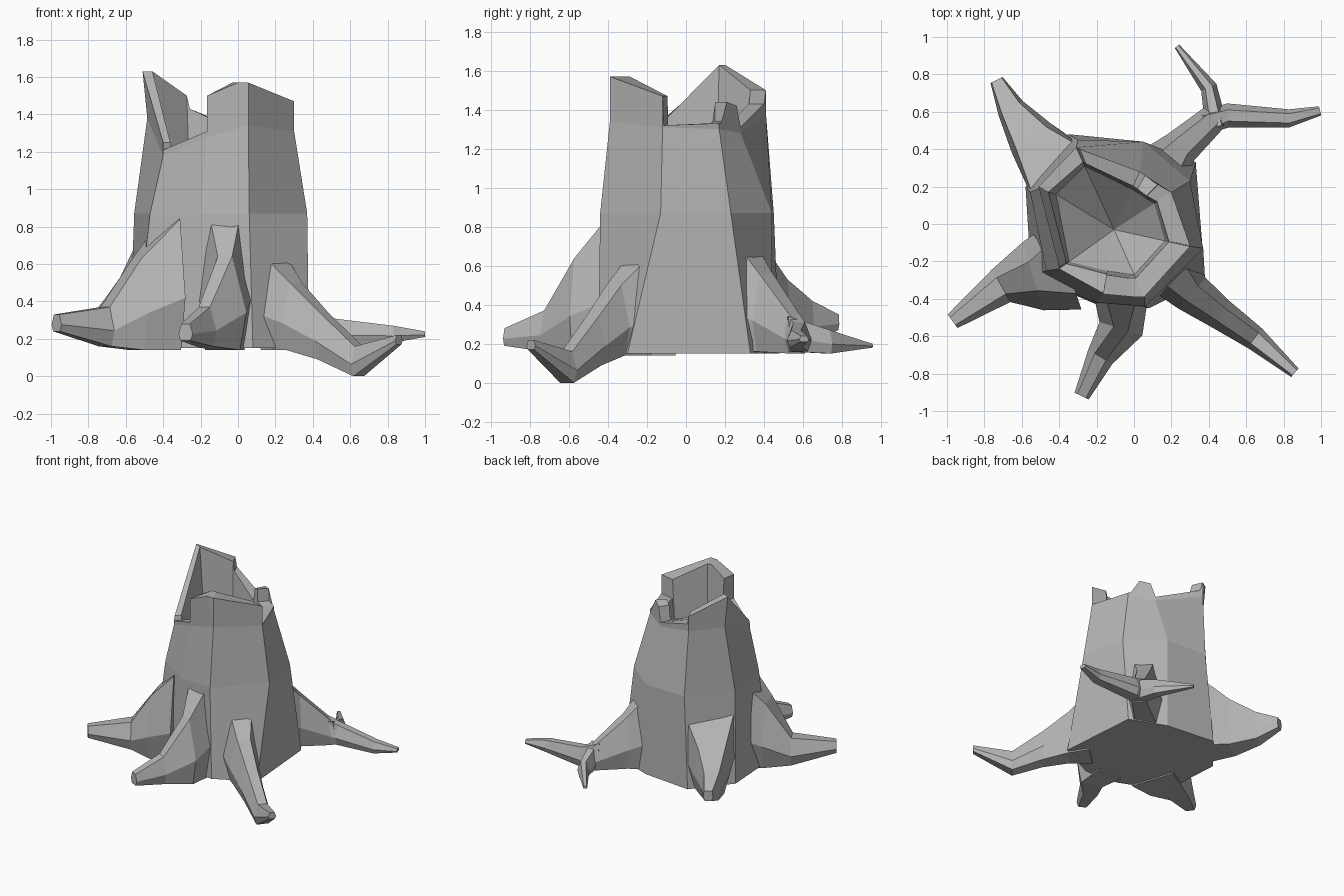
import bpy
import bmesh
from mathutils import Vector

cube = bpy.data.objects.get("Cube")
if cube:
    bpy.data.objects.remove(cube, do_unlink=True)

# One plain grey for everything
grey = bpy.data.materials.new("stump_grey")
grey.use_nodes = True
color = (0.46, 0.46, 0.46, 1)
grey.diffuse_color = color
shader = grey.node_tree.nodes["Principled BSDF"]
shader.inputs["Base Color"].default_value = color
shader.inputs["Roughness"].default_value = 0.9


def finish(bm, name):
    bmesh.ops.recalc_face_normals(bm, faces=bm.faces[:])
    mesh = bpy.data.meshes.new(name)
    bm.to_mesh(mesh)
    bm.free()
    mesh.materials.append(grey)
    obj = bpy.data.objects.new(name, mesh)
    bpy.context.collection.objects.link(obj)
    return obj


def add_loop(bm, points):
    return [bm.verts.new(p) for p in points]


def bridge(bm, lower, upper):
    n = len(lower)
    for i in range(n):
        j = (i + 1) % n
        bm.faces.new((lower[i], lower[j], upper[j], upper[i]))


def build_trunk():
    # Eight-sided outlines, anticlockwise from the front
    foot = [(.08, -.45), (.38, -.30), (.33, .33), (.05, .44),
            (-.35, .48), (-.58, .20), (-.55, -.28), (-.20, -.43)]
    waist = [(.06, -.44), (.37, -.13), (.30, .23), (.05, .44),
             (-.30, .45), (-.555, .17), (-.47, -.25), (-.20, -.42)]
    neck = [(.055, -.39, 1.34), (.30, -.12, 1.31), (.20, .17, 1.30), (.03, .28, 1.28),
            (-.31, .41, 1.38), (-.485, .20, 1.38), (-.40, -.24, 1.18), (-.165, -.37, 1.28)]
    # Broken rim: x, y, z and the outline corner beneath
    rim = [(.055, -.39, 1.57, 0), (.30, -.12, 1.47, 1), (.30, -.115, 1.32, 1),
           (.20, .17, 1.33, 2), (.13, .208, 1.34, 2), (.125, .21, 1.44, 2),
           (.06, .26, 1.42, 3), (.03, .28, 1.31, 3), (-.29, .40, 1.43, 4),
           (-.31, .41, 1.50, 4), (-.51, .20, 1.63, 5), (-.40, -.23, 1.25, 6),
           (-.40, -.24, 1.21, 6), (-.165, -.37, 1.31, 7), (-.165, -.375, 1.50, 7),
           (0, -.39, 1.57, 0)]
    wall = [.72, .72, .75, .75, .82, .87, .87, .70]
    center = Vector((-.107, -.03, 0))

    bm = bmesh.new()
    base_loop = add_loop(bm, [(x, y, .15) for x, y in foot])
    waist_loop = add_loop(bm, [(x, y, .87) for x, y in waist])
    neck_loop = add_loop(bm, neck)
    bm.faces.new(base_loop[::-1])
    bridge(bm, base_loop, waist_loop)
    bridge(bm, waist_loop, neck_loop)

    def inward(p, factor, z):
        flat = center + (Vector((p[0], p[1], 0)) - center) * factor
        return (flat.x, flat.y, z)

    outer = add_loop(bm, [p[:3] for p in rim])
    inner = add_loop(bm, [inward(p, wall[p[3]], p[2]) for p in rim])
    floor = add_loop(bm, [inward(p, f - .05, 1.16) for p, f in zip(neck, wall)])
    bridge(bm, outer, inner)
    for i, point in enumerate(rim):
        j = (i + 1) % len(rim)
        a, b = point[3], rim[j][3]
        for low, high in ((neck_loop, outer), (floor, inner)):
            corners = [low[a], high[j], high[i]]
            if a != b:
                corners.insert(1, low[b])
            bm.faces.new(corners)

    # Hollow narrowing to a point
    pit = bm.verts.new((center.x, center.y, .88))
    for i in range(len(floor)):
        bm.faces.new((floor[i], floor[(i + 1) % len(floor)], pit))
    finish(bm, "trunk")


def build_root(name, sections):
    """Each section: x, y, half width, half width on top, bottom z, top z."""
    bm = bmesh.new()
    path = [Vector(s[:2]) for s in sections]
    loops = []
    for i, (x, y, w, t, low, high) in enumerate(sections):
        along = path[min(i + 1, len(path) - 1)] - path[max(i - 1, 0)]
        side = Vector((-along.y, along.x)).normalized()
        mid = low + (high - low) * .4
        shape = ((-w * .7, low), (w * .7, low), (w, mid), (t, high), (-t, high), (-w, mid))
        loops.append(add_loop(bm, [(x + side.x * u, y + side.y * u, z) for u, z in shape]))
    for lower, upper in zip(loops, loops[1:]):
        bridge(bm, lower, upper)
    bm.faces.new(loops[0])
    bm.faces.new(loops[-1])
    finish(bm, name)


build_trunk()

# Five roots, the one behind on the left side splitting in two
build_root("front_right_root", [
    (-.36, -.22, .25, .16, .14, .84),
    (-.54, -.28, .19, .08, .14, .63),
    (-.71, -.33, .10, .05, .16, .37),
    (-.97, -.52, .045, .025, .24, .33)])
build_root("front_root", [
    (-.07, -.36, .15, .09, .14, .90),
    (-.07, -.56, .12, .04, .14, .64),
    (-.18, -.71, .075, .035, .16, .37),
    (-.28, -.92, .042, .025, .19, .28)])
build_root("front_left_root", [
    (.20, -.25, .15, .08, .14, .64),
    (.31, -.37, .11, .05, .14, .50),
    (.46, -.48, .085, .04, .09, .34),
    (.645, -.61, .065, .035, .0, .16),
    (.86, -.795, .03, .018, .17, .22)])
build_root("back_left_root", [
    (.13, .26, .17, .09, .15, .78),
    (.25, .41, .10, .05, .16, .56),
    (.43, .57, .075, .035, .15, .33)])
build_root("back_left_fork_outer", [
    (.38, .54, .06, .04, .16, .36),
    (.50, .58, .065, .03, .16, .31),
    (.83, .565, .048, .025, .18, .27),
    (.995, .605, .025, .015, .21, .24)])
build_root("back_left_fork_inner", [
    (.44, .52, .06, .03, .16, .34),
    (.40, .73, .045, .02, .15, .27),
    (.23, .95, .015, .01, .18, .20)])
build_root("back_right_root", [
    (-.41, .29, .19, .18, .15, .70),
    (-.55, .46, .13, .10, .16, .53),
    (-.66, .62, .075, .055, .20, .42),
    (-.735, .77, .036, .03, .27, .35)])
